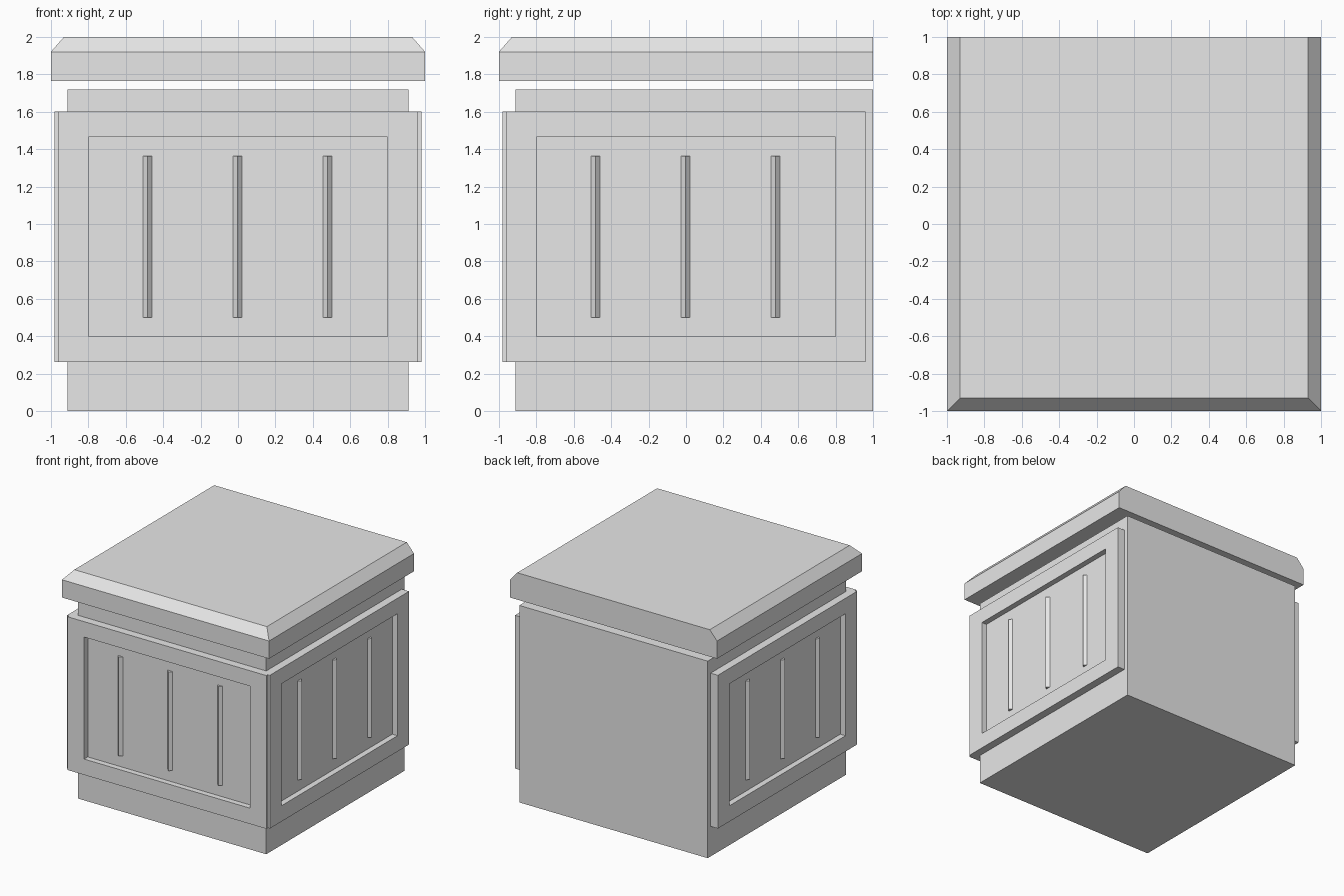
import bpy
import bmesh
from math import pi
from mathutils import Matrix

cube = bpy.data.objects.get("Cube")
if cube:
    bpy.data.objects.remove(cube, do_unlink=True)

# Single grey stone colour
stone = bpy.data.materials.new("grey_stone")
stone.use_nodes = True
stone.diffuse_color = (0.8, 0.8, 0.8, 1)
stone.node_tree.nodes["Principled BSDF"].inputs["Base Color"].default_value = (0.8, 0.8, 0.8, 1)


def finish(bm, name, turn=0):
    """Turn the mesh about the vertical axis and add it to the scene."""
    bm.transform(Matrix.Rotation(turn, 4, "Z"))
    bmesh.ops.recalc_face_normals(bm, faces=bm.faces)
    mesh = bpy.data.meshes.new(name)
    bm.to_mesh(mesh)
    bm.free()
    mesh.materials.append(stone)
    obj = bpy.data.objects.new(name, mesh)
    bpy.context.collection.objects.link(obj)
    return obj


def box(low, high):
    bm = bmesh.new()
    bmesh.ops.create_cube(bm, size=1)
    for v in bm.verts:
        v.co = [high[i] if v.co[i] > 0 else low[i] for i in range(3)]
    return bm


# Core block, flush with the wall at the back
finish(box((-0.91, -0.91, 0), (0.91, 1, 1.72)), "body")

# Lid with a sloped top edge on the front and both sides
lid = box((-1, -1, 1.765), (1, 1, 1.92))
top = max(lid.faces, key=lambda f: f.calc_center_median().z)
top = bmesh.ops.extrude_discrete_faces(lid, faces=[top])["faces"][0]
for v in top.verts:
    v.co.x *= 0.93
    v.co.y = max(v.co.y, -0.93)
    v.co.z = 2
finish(lid, "lid")


def framed_panel(name, turn):
    """Raised panel with a sunken field."""
    bm = box((-0.96, -0.98, 0.262), (0.96, -0.9, 1.6))
    field = min(bm.faces, key=lambda f: f.calc_center_median().y)
    bmesh.ops.inset_region(bm, faces=[field], thickness=0.1)
    for v in field.verts:
        v.co.x = 0.8 if v.co.x > 0 else -0.8
        v.co.z = 1.465 if v.co.z > 1 else 0.4
    field = bmesh.ops.extrude_discrete_faces(bm, faces=[field])["faces"][0]
    for v in field.verts:
        v.co.y = -0.93
    finish(bm, name, turn)


def ridge(name, x, turn):
    """Upright square bar set cornerwise into the sunken field."""
    bm = bmesh.new()
    bmesh.ops.create_cone(bm, cap_ends=True, segments=4, radius1=0.024,
                          radius2=0.024, depth=0.863)
    # Put the corners on the axes so one edge points outward
    corners = [v.co for v in bm.verts]
    if min(abs(c.x) for c in corners) > 0.01:
        bm.transform(Matrix.Rotation(pi / 4, 4, "Z"))
    bm.transform(Matrix.Translation((x, -0.932, 0.933)))
    finish(bm, name, turn)


# Front, left and right faces share the same panel design
for side, turn in (("front", 0), ("left", pi / 2), ("right", -pi / 2)):
    framed_panel(side + "_panel", turn)
    for i in range(3):
        ridge(f"{side}_ridge_{i + 1}", -0.484 + 0.4815 * i, turn)
